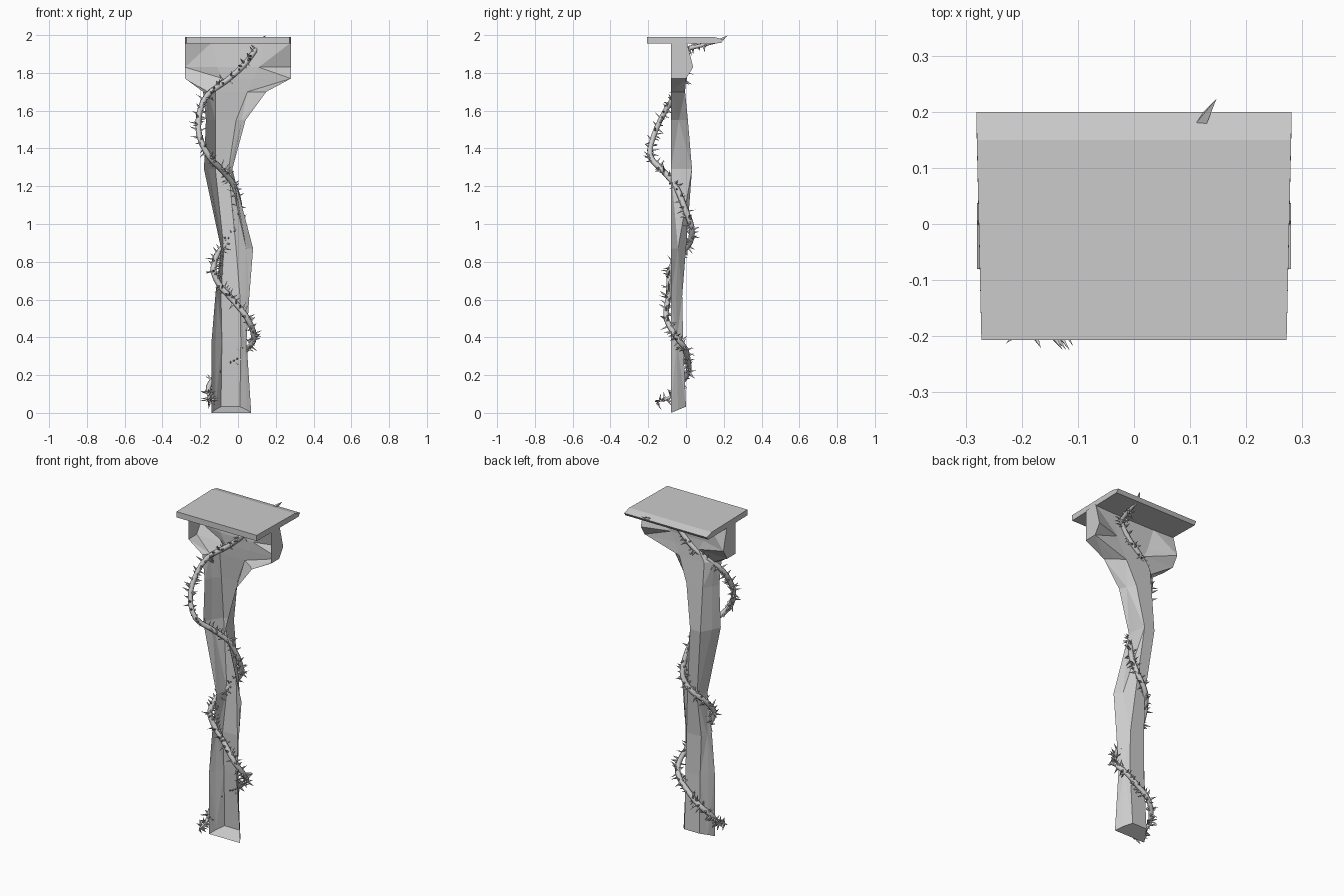
import bpy, bmesh, math, random
from mathutils import Vector

if "Cube" in bpy.data.objects:
    bpy.data.objects.remove(bpy.data.objects["Cube"])
random.seed(4)


def make_object(name, verts, faces):
    mesh = bpy.data.meshes.new(name)
    mesh.from_pydata(verts, [], faces)
    bm = bmesh.new()
    bm.from_mesh(mesh)
    bmesh.ops.recalc_face_normals(bm, faces=bm.faces)
    bm.to_mesh(mesh)
    bm.free()
    obj = bpy.data.objects.new(name, mesh)
    bpy.context.collection.objects.link(obj)
    return obj


# Slab on top: side profile (y, z, half width)
profile = [(-.207, 1.955, .272), (-.207, 1.99, .272), (.15, 1.99, .28),
           (.2, 1.976, .281), (.185, 1.957, .281)]
n = len(profile)
verts = [(s * w, y, z) for s in (-1, 1) for y, z, w in profile]
faces = [[i, (i + 1) % n, (i + 1) % n + n, i + n] for i in range(n)]
faces += [list(range(n)), list(range(n, 2 * n))]
make_object("top_slab", verts, faces)

# Crooked trunk: shell open at the front, flat against y = -0.08
# each ring: z, front left x, back left x, back right x, front right x, back y
rings = [
    (0.00, -.14, -.09, .01, .07, .00),
    (0.38, -.14, -.085, .015, .045, -.015),
    (0.62, -.12, -.09, .01, .06, -.02),
    (0.87, -.09, -.075, -.01, .08, .00),
    (1.29, -.18, -.12, -.05, -.03, .032),
    (1.55, -.17, -.12, -.01, .04, .01),
    (1.70, -.185, -.12, .05, .15, -.005),
]
F = -.08
verts = []
for z, fl, bl, br, fr, yb in rings:
    rise = .033 if z == 0 else 0
    mid = F + .47 * (yb - F)
    verts += [(fl, F, z), ((fl * .6 + bl * .4), mid, z + rise / 2),
              (bl, yb, z + rise), (br, yb, z + rise),
              ((fr * .6 + br * .4), mid, z + rise / 2), (fr, F, z)]

# Flared bracket under the slab
for z, ys, yc, c in ((1.77, .0, -.01, .08), (1.83, .038, -.012, .11),
                     (1.96, .005, .0, .14)):
    verts += [(-.28, F, z), (-.28, ys, z), (-c, yc, z),
              (c, yc, z), (.28, ys, z), (.28, F, z)]
count = len(rings) + 3
faces = [list(range(6))]
for r in range(count - 1):
    for i in range(5):
        a, b = r * 6 + i, r * 6 + i + 1
        c, d = b + 6, a + 6
        faces += [[a, b, c], [a, c, d]] if (r + i) % 2 else [[a, b, d], [b, c, d]]
make_object("trunk_shell", verts, faces)

# Vine winding round the trunk, half sunk into the bracket near the top
path = [(-.15, -.16, .06), (-.15, -.09, .08), (-.155, -.04, .14),
        (-.10, .01, .21), (-.03, .01, .27), (.05, -.005, .34),
        (.085, -.05, .40), (.05, -.105, .50), (-.03, -.095, .60),
        (-.10, -.09, .68), (-.13, -.085, .76), (-.11, -.03, .84),
        (-.06, .02, .90), (0, .03, .98), (.01, -.005, 1.08),
        (-.02, -.055, 1.20), (-.08, -.12, 1.28), (-.155, -.19, 1.36),
        (-.205, -.17, 1.47), (-.205, -.12, 1.58), (-.165, -.06, 1.68),
        (-.06, -.012, 1.76), (.03, -.008, 1.84), (.09, .002, 1.92),
        (.11, .08, 1.945), (.12, .185, 1.97)]
pts = [Vector(p) for p in path]


def spline(t):
    i = min(int(t), len(pts) - 2)
    u = t - i
    p0, p1 = pts[max(i - 1, 0)], pts[i]
    p2, p3 = pts[i + 1], pts[min(i + 2, len(pts) - 1)]
    return .5 * (2 * p1 + (p2 - p0) * u + (2 * p0 - 5 * p1 + 4 * p2 - p3) * u * u
                 + (3 * p1 - p0 - 3 * p2 + p3) * u ** 3)


def frame(t):
    last = len(pts) - 1
    d = (spline(min(t + .05, last)) - spline(max(t - .05, 0))).normalized()
    side = d.orthogonal().normalized()
    return d, side, d.cross(side)


curve = bpy.data.curves.new("vine_path", 'CURVE')
curve.dimensions = '3D'
curve.bevel_depth = .0155
curve.bevel_resolution = 1
curve.use_fill_caps = True
steps = (len(pts) - 1) * 3
sp = curve.splines.new('POLY')
sp.points.add(steps)
for k in range(steps + 1):
    sp.points[k].co = (*spline(k / 3), 1)
    sp.points[k].radius = min(1, .3 + k / 10, .45 + (steps - k) / 12)
vine = bpy.data.objects.new("vine", curve)
bpy.context.collection.objects.link(vine)

# Thorns: little four-sided spikes scattered along the vine
verts, faces = [], []


def spike(base, direction, length, radius):
    s = direction.orthogonal().normalized()
    t = direction.cross(s)
    o = len(verts)
    verts.extend([base + s * radius, base + t * radius, base - s * radius,
                  base - t * radius, base + direction * length])
    faces.extend([[o + i, o + (i + 1) % 4, o + 4] for i in range(4)])
    faces.append([o + 3, o + 2, o + 1, o])


for k in range(300):
    t = (k + random.random()) / 300 * (len(pts) - 1.6)
    d, s, u = frame(t)
    a = random.uniform(0, 2 * math.pi)
    out = s * math.cos(a) + u * math.sin(a)
    direction = (out + d * random.uniform(-.3, .5)).normalized()
    spike(spline(t) + out * .01, direction, random.uniform(.028, .046), .0075)
# Tip spike at the top end
spike(Vector((.12, .18, 1.972)), Vector((.028, .045, .028)).normalized(), .058, .013)
make_object("thorns", verts, faces)
